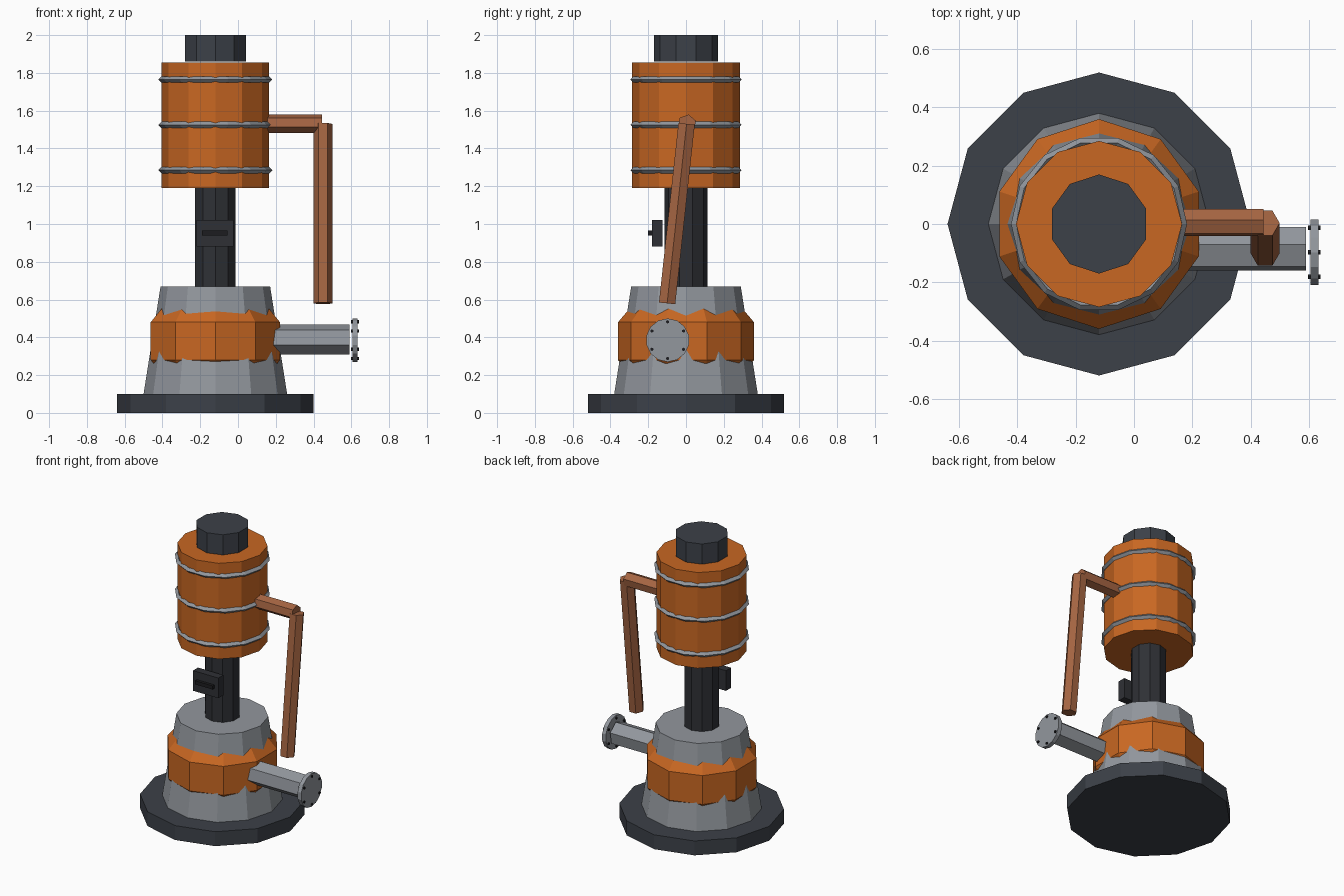
import bpy, bmesh, math
from mathutils import Vector

if "Cube" in bpy.data.objects:
    bpy.data.objects.remove(bpy.data.objects["Cube"])

AX = -0.12  # x of the main vertical axis


def mat(name, rgb):
    m = bpy.data.materials.new(name)
    m.diffuse_color = (*rgb, 1)
    m.use_nodes = True
    m.node_tree.nodes["Principled BSDF"].inputs["Base Color"].default_value = m.diffuse_color
    return m


ORANGE = mat("orange", (0.58, 0.135, 0.016))
DARK = mat("dark", (0.045, 0.052, 0.065))
COLUMN = mat("column", (0.028, 0.03, 0.036))
STEEL = mat("steel", (0.29, 0.31, 0.34))
COPPER = mat("copper", (0.38, 0.13, 0.055))
BLACK = mat("black", (0.012, 0.012, 0.014))


def finish(name, bm, m):
    bmesh.ops.recalc_face_normals(bm, faces=bm.faces)
    me = bpy.data.meshes.new(name)
    bm.to_mesh(me)
    bm.free()
    ob = bpy.data.objects.new(name, me)
    bpy.context.collection.objects.link(ob)
    me.materials.append(m)
    return ob


def lathe(name, profile, sides, m):
    """Stack of (radius, z) rings round the main axis, a corner on +y, capped."""
    bm = bmesh.new()
    rings = [[bm.verts.new((AX + r * math.sin(math.tau * i / sides),
                            r * math.cos(math.tau * i / sides), z))
              for i in range(sides)] for r, z in profile]
    for a, b in zip(rings, rings[1:]):
        for i in range(sides):
            j = (i + 1) % sides
            bm.faces.new((a[i], a[j], b[j], b[i]))
    bm.faces.new(rings[0])
    bm.faces.new(rings[-1])
    return finish(name, bm, m)


def rod(name, a, b, r, sides, m, ref=(0, 0, 1), turn=0):
    """Prism from a to b; first corner points along ref, turned by some degrees."""
    a, b = Vector(a), Vector(b)
    d = (b - a).normalized()
    u = Vector(ref)
    u = (u - d * u.dot(d)).normalized()
    v = d.cross(u)
    bm = bmesh.new()
    ends = []
    for p in (a, b):
        ends.append([bm.verts.new(p + r * (u * math.cos(t) + v * math.sin(t)))
                     for t in (math.tau * i / sides + math.radians(turn) for i in range(sides))])
    for i in range(sides):
        j = (i + 1) % sides
        bm.faces.new((ends[0][i], ends[0][j], ends[1][j], ends[1][i]))
    bm.faces.new(ends[0])
    bm.faces.new(ends[1])
    return finish(name, bm, m)


def box(name, lo, hi, m):
    bm = bmesh.new()
    bmesh.ops.create_cube(bm, size=1)
    for v in bm.verts:
        v.co = [(l + h) / 2 + c * (h - l) for l, h, c in zip(lo, hi, v.co)]
    return finish(name, bm, m)


def hoop(name, z, R, r, m, major=14, minor=4):
    bm = bmesh.new()
    g = []
    for i in range(major):
        t = math.tau * i / major
        g.append([])
        for k in range(minor):
            p = math.tau * k / minor
            q = R + r * math.cos(p)
            g[i].append(bm.verts.new((AX + q * math.cos(t), q * math.sin(t), z + r * math.sin(p))))
    for i in range(major):
        for k in range(minor):
            n, l = (i + 1) % major, (k + 1) % minor
            bm.faces.new((g[i][k], g[n][k], g[n][l], g[i][l]))
    return finish(name, bm, m)


# Base, pedestal and pump band
lathe("base_plate", [(0.52, 0), (0.52, 0.1)], 12, DARK)
lathe("pedestal", [(0.38, 0.1), (0.29, 0.67)], 12, STEEL)
lathe("pump_band", [(0.222, 0.118), (0.36, 0.28), (0.36, 0.48), (0.222, 0.642)], 10, ORANGE)

# Column, motor drum, cap and hoops
lathe("column", [(0.113, 0.6), (0.113, 1.25)], 10, COLUMN)
lathe("motor_drum", [(0.285, 1.19), (0.285, 1.855)], 12, ORANGE)
lathe("top_cap", [(0.17, 1.86), (0.17, 2.0)], 10, DARK)
for n, z in enumerate((1.285, 1.525, 1.765)):
    hoop(f"drum_hoop_{n + 1}", z, 0.285, 0.017, STEEL)

# Control box with its slot bar
box("control_box", (-0.22, -0.18, 0.88), (-0.025, -0.125, 1.02), COLUMN)
box("control_bar", (-0.19, -0.20, 0.94), (-0.055, -0.175, 0.965), BLACK)

# Copper conduit
rod("conduit_arm", (0.1, 0.005, 1.53), (0.445, 0.005, 1.53), 0.05, 6, COPPER, turn=-10)
rod("conduit_drop", (0.45, 0.003, 1.53), (0.45, -0.10, 0.58), 0.05, 6, COPPER, ref=(1, 0, 0))

# Outlet pipe, flange and bolts
rod("outlet_pipe", (0.1, -0.085, 0.388), (0.59, -0.085, 0.388), 0.08, 6, STEEL, turn=-10)
rod("outlet_flange", (0.605, -0.097, 0.385), (0.633, -0.097, 0.385), 0.115, 14, STEEL)
for i in range(6):
    t = math.tau * i / 6
    y, z = -0.097 + 0.097 * math.sin(t), 0.385 + 0.097 * math.cos(t)
    rod(f"flange_bolt_{i + 1}", (0.598, y, z), (0.64, y, z), 0.009, 6, BLACK)
